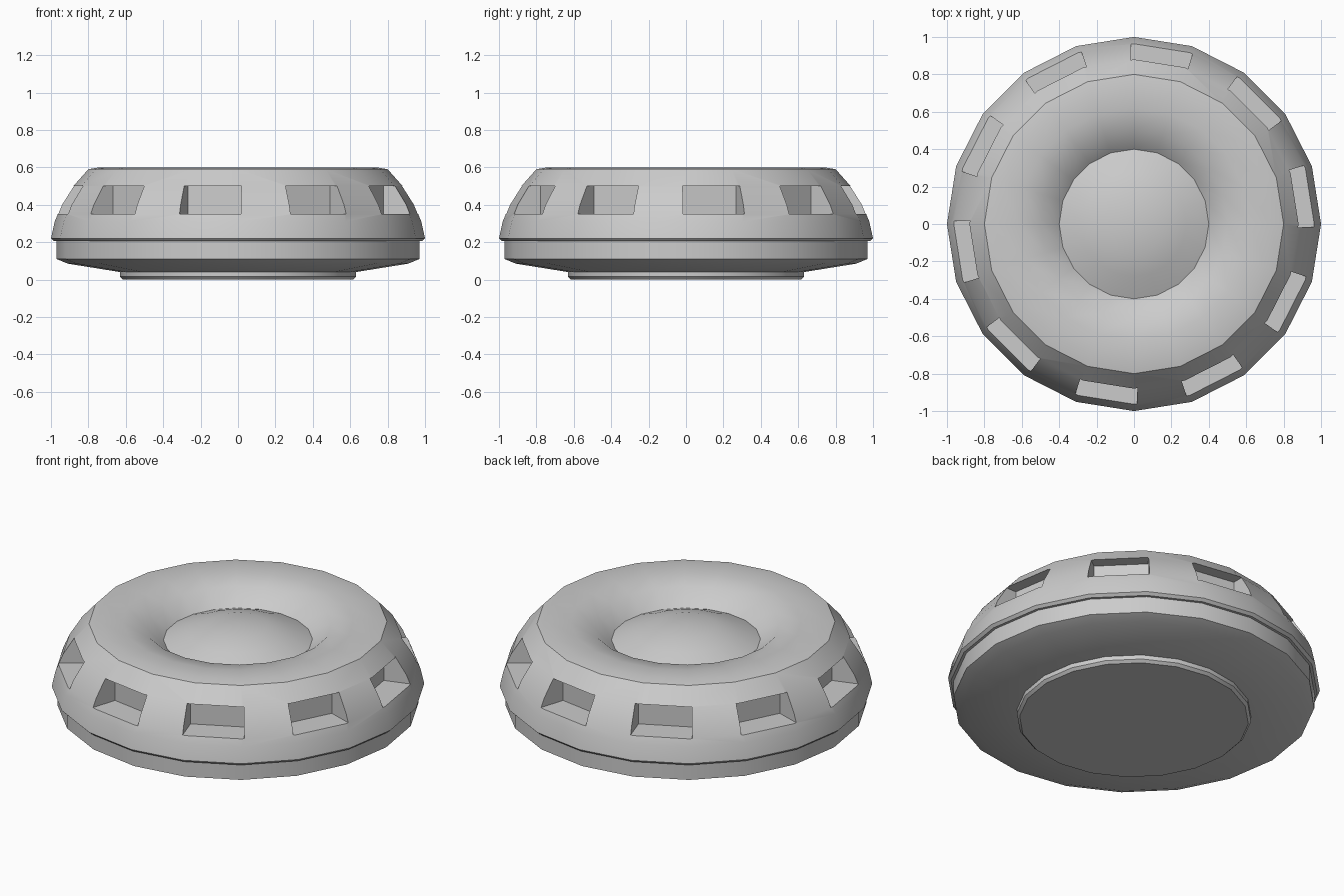
import bpy, bmesh
from math import sin, cos, pi

old = bpy.data.objects.get("Cube")
if old:
    bpy.data.objects.remove(old, do_unlink=True)

SIDES = 20

grey = bpy.data.materials.new("light_grey")
grey.use_nodes = True
colour = (0.6, 0.6, 0.6, 1)
grey.diffuse_color = colour
grey.node_tree.nodes["Principled BSDF"].inputs["Base Color"].default_value = colour


def new_object(name, bm):
    bmesh.ops.recalc_face_normals(bm, faces=bm.faces)
    mesh = bpy.data.meshes.new(name)
    bm.to_mesh(mesh)
    bm.free()
    mesh.materials.append(grey)
    ob = bpy.data.objects.new(name, mesh)
    bpy.context.scene.collection.objects.link(ob)
    return ob


def revolve(name, profile):
    """Turn (radius, height) points around z; radius 0 makes a pole."""
    bm = bmesh.new()
    rings = []
    for r, z in profile:
        count = SIDES if r else 1
        rings.append([bm.verts.new((r * cos(2 * pi * i / SIDES),
                                    r * sin(2 * pi * i / SIDES), z))
                      for i in range(count)])
    for a, b in zip(rings, rings[1:]):
        for i in range(SIDES):
            j = (i + 1) % SIDES
            corners = [a[i % len(a)], a[j % len(a)], b[j % len(b)], b[i % len(b)]]
            bm.faces.new(list(dict.fromkeys(corners)))
    return new_object(name, bm)


def pocket_cutter():
    """Ten flared blocks, one on every second side."""
    bm = bmesh.new()
    for k in range(0, SIDES, 2):
        a = 2 * pi * (k + 0.5) / SIDES
        block = []
        for r, half in ((0.8, 0.145), (1.1, 0.19)):
            for side, z in ((-1, 0.35), (1, 0.35), (1, 0.5), (-1, 0.5)):
                w = side * half
                block.append(bm.verts.new((r * cos(a) - w * sin(a),
                                           r * sin(a) + w * cos(a), z)))
        inner, outer = block[:4], block[4:]
        bm.faces.new(inner[::-1])
        bm.faces.new(outer)
        for i in range(4):
            j = (i + 1) % 4
            bm.faces.new((inner[i], inner[j], outer[j], outer[i]))
    return new_object("pocket_cutter", bm)


# Domed upper shell with a dished top and a low centre dome
shell = revolve("upper_shell", [
    (0, 0.2), (0.985, 0.205), (1.0, 0.22), (0.98, 0.31), (0.943, 0.4),
    (0.88, 0.5), (0.8, 0.59), (0.74, 0.6), (0.62, 0.597), (0.5, 0.573),
    (0.4, 0.49), (0.28, 0.54), (0.16, 0.575), (0, 0.585)])

# Side pockets
cutter = pocket_cutter()
cutter.hide_render = True
mod = shell.modifiers.new("pockets", 'BOOLEAN')
mod.operation = 'DIFFERENCE'
mod.solver = 'EXACT'
mod.object = cutter
bpy.context.view_layer.objects.active = shell
bpy.ops.object.modifier_apply(modifier=mod.name)
bpy.data.objects.remove(cutter, do_unlink=True)

# Lower band with a sloping underside
band = revolve("lower_band", [
    (0, 0.035), (0.63, 0.04), (0.91, 0.085), (0.97, 0.11), (0.97, 0.205), (0, 0.205)])

# Round foot
foot = revolve("foot", [(0, 0), (0.615, 0), (0.63, 0.015), (0.63, 0.045), (0, 0.045)])

# Smooth shading with kept edges
for ob in (shell, band, foot):
    bpy.ops.object.select_all(action='DESELECT')
    ob.select_set(True)
    bpy.context.view_layer.objects.active = ob
    bpy.ops.object.shade_smooth_by_angle(angle=pi / 6)
